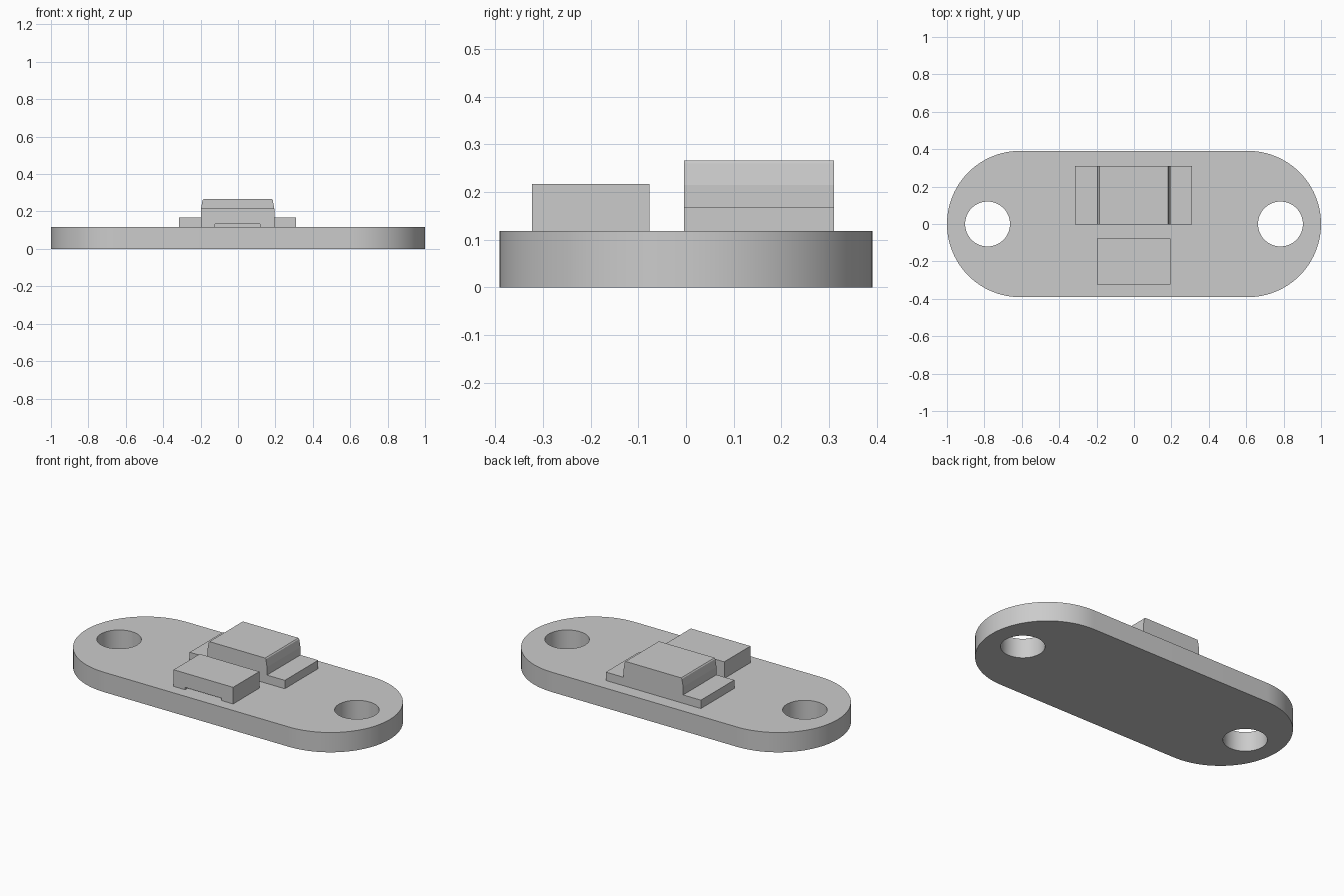
import bpy, bmesh
from math import cos, sin, pi, radians

cube = bpy.data.objects.get("Cube")
if cube:
    bpy.data.objects.remove(cube, do_unlink=True)

# Single grey material
grey = bpy.data.materials.new("plain grey")
grey.use_nodes = True
colour = (0.6, 0.6, 0.6, 1)
grey.diffuse_color = colour
grey.node_tree.nodes["Principled BSDF"].inputs["Base Color"].default_value = colour


def prism(name, outline, start, end, axis="z"):
    """Extrude a 2D outline along z, or an x-z outline along y."""
    bm = bmesh.new()
    place = (lambda u, v: (u, v, start)) if axis == "z" else (lambda u, v: (u, start, v))
    face = bm.faces.new([bm.verts.new(place(u, v)) for u, v in outline])
    moved = bmesh.ops.extrude_face_region(bm, geom=[face])["geom"]
    step = (0, 0, end - start) if axis == "z" else (0, end - start, 0)
    bmesh.ops.translate(bm, vec=step, verts=[g for g in moved if isinstance(g, bmesh.types.BMVert)])
    bmesh.ops.recalc_face_normals(bm, faces=bm.faces)
    mesh = bpy.data.meshes.new(name)
    bm.to_mesh(mesh)
    bm.free()
    mesh.materials.append(grey)
    obj = bpy.data.objects.new(name, mesh)
    bpy.context.collection.objects.link(obj)
    return obj


def arc(cx, cy, r, a0, a1, n):
    return [(cx + r * cos(a0 + (a1 - a0) * i / n), cy + r * sin(a0 + (a1 - a0) * i / n))
            for i in range(n + 1)]


def mirrored(half, cx):
    """Close a right-hand half profile with its left-hand mirror."""
    return [(cx + x, z) for x, z in half] + [(cx - x, z) for x, z in reversed(half)]


def activate(obj):
    bpy.ops.object.select_all(action="DESELECT")
    obj.select_set(True)
    bpy.context.view_layer.objects.active = obj


# Base plate with fully rounded ends
TOP, R = 0.118, 0.391
outline = arc(1 - R, 0, R, -pi / 2, pi / 2, 48) + arc(R - 1, 0, R, pi / 2, 3 * pi / 2, 48)
plate = prism("base_plate", outline, 0, TOP)

# Screw holes through both ends
for side, x in (("left", 0.783), ("right", -0.783)):
    cutter = prism(side + "_hole_cutter", arc(x, 0, 0.12, 0, 2 * pi, 64)[:-1], -0.1, 0.3)
    cutter.hide_render = True
    mod = plate.modifiers.new(side + "_hole", "BOOLEAN")
    mod.operation, mod.solver, mod.object = "DIFFERENCE", "EXACT", cutter
    activate(plate)
    bpy.ops.object.modifier_apply(modifier=mod.name)
    bpy.data.objects.remove(cutter, do_unlink=True)
activate(plate)
bpy.ops.object.shade_smooth_by_angle(angle=radians(30))

# Front block with a shallow slot underneath
MID = -0.002
prism("front_block", mirrored([(0.12, 0.132), (0.12, TOP), (0.196, TOP), (0.196, 0.217)], MID),
      -0.323, -0.077, "y")

# Rear block: side flanges and a tapered, slightly eased crown
prism("rear_block", mirrored([(0.313, TOP), (0.313, 0.168), (0.196, 0.168), (0.196, 0.215),
                              (0.188, 0.26), (0.183, 0.266)], MID),
      -0.004, 0.31, "y")
